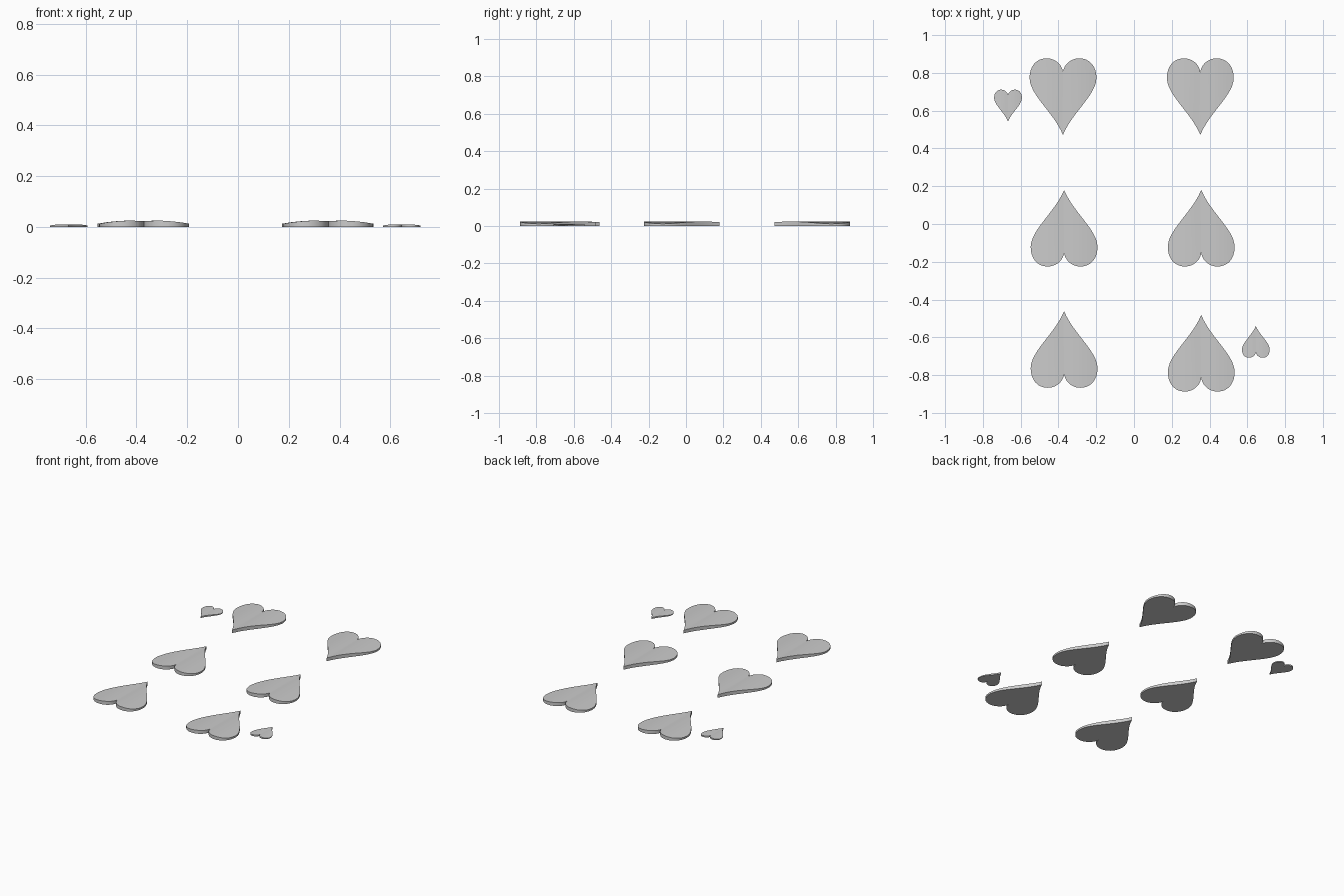
import bpy, bmesh, math
from mathutils import Vector, Matrix
from mathutils.geometry import interpolate_bezier

if "Cube" in bpy.data.objects:
    bpy.data.objects.remove(bpy.data.objects["Cube"])

# Half heart outline, from cleft to tip (tip at the origin)
CURVES = [
    ((0, .33), (.003, .37), (.04, .405), (.086, .405)),
    ((.086, .405), (.14, .405), (.177, .365), (.177, .30)),
    ((.177, .30), (.175, .21), (.05, .12), (0, 0)),
]
# Crown of the top surface: (distance from centre line, height)
CROWN = [(0, .022), (.04, .024), (.075, .0238), (.11, .0215), (.145, .0175), (.178, .012)]


def crown(x):
    for (x0, z0), (x1, z1) in zip(CROWN, CROWN[1:]):
        if x <= x1:
            return z0 + (z1 - z0) * (x - x0) / (x1 - x0)
    return CROWN[-1][1]


def heart_mesh():
    pts = []
    for c in CURVES:
        pts += interpolate_bezier(*[Vector((x, y, 0)) for x, y in c], 13)[:-1]
    pts.append(Vector((0, 0, 0)))
    bm = bmesh.new()
    bm.faces.new([bm.verts.new(p) for p in pts])
    # slice into strips so the top can bend across x
    for i in range(1, 9):
        bmesh.ops.bisect_plane(bm, geom=bm.verts[:] + bm.edges[:] + bm.faces[:],
                               plane_co=(i * .0195, 0, 0), plane_no=(1, 0, 0))
    base = bm.faces[:]
    new = bmesh.ops.extrude_face_region(bm, geom=base, use_keep_orig=True)["geom"]
    for v in new:
        if isinstance(v, bmesh.types.BMVert):
            v.co.z = crown(v.co.x)
    # open the centre wall, then mirror the half
    wall = [f for f in bm.faces if all(abs(v.co.x) < 1e-6 for v in f.verts)]
    bmesh.ops.delete(bm, geom=wall, context='FACES')
    bmesh.ops.mirror(bm, geom=bm.verts[:] + bm.edges[:] + bm.faces[:],
                     matrix=Matrix(), axis='X', merge_dist=1e-5)
    bmesh.ops.remove_doubles(bm, verts=bm.verts[:], dist=1e-5)
    bmesh.ops.recalc_face_normals(bm, faces=bm.faces[:])
    me = bpy.data.meshes.new("heart")
    bm.to_mesh(me)
    bm.free()
    return me


mesh = heart_mesh()


def heart(name, x, tip_y, tip_up, scale=1.0):
    ob = bpy.data.objects.new(name, mesh)
    ob.location = (x, tip_y, 0)
    ob.rotation_euler.z = math.pi if tip_up else 0
    ob.scale = (scale,) * 3
    bpy.context.collection.objects.link(ob)
    return ob


# Six large hearts in two columns
first = heart("heart_top_left", -.376, .472, False)
heart("heart_top_right", .351, .472, False)
heart("heart_middle_left", -.37, .18, True)
heart("heart_middle_right", .356, .18, True)
heart("heart_bottom_left", -.37, -.462, True)
heart("heart_bottom_right", .356, -.482, True)

# Small corner hearts
heart("small_heart_top_left", -.667, .543, False, .415)
heart("small_heart_bottom_right", .645, -.54, True, .415)

# Smooth crown, sharp rim
bpy.context.view_layer.objects.active = first
first.select_set(True)
bpy.ops.object.shade_smooth_by_angle(angle=math.radians(30))
